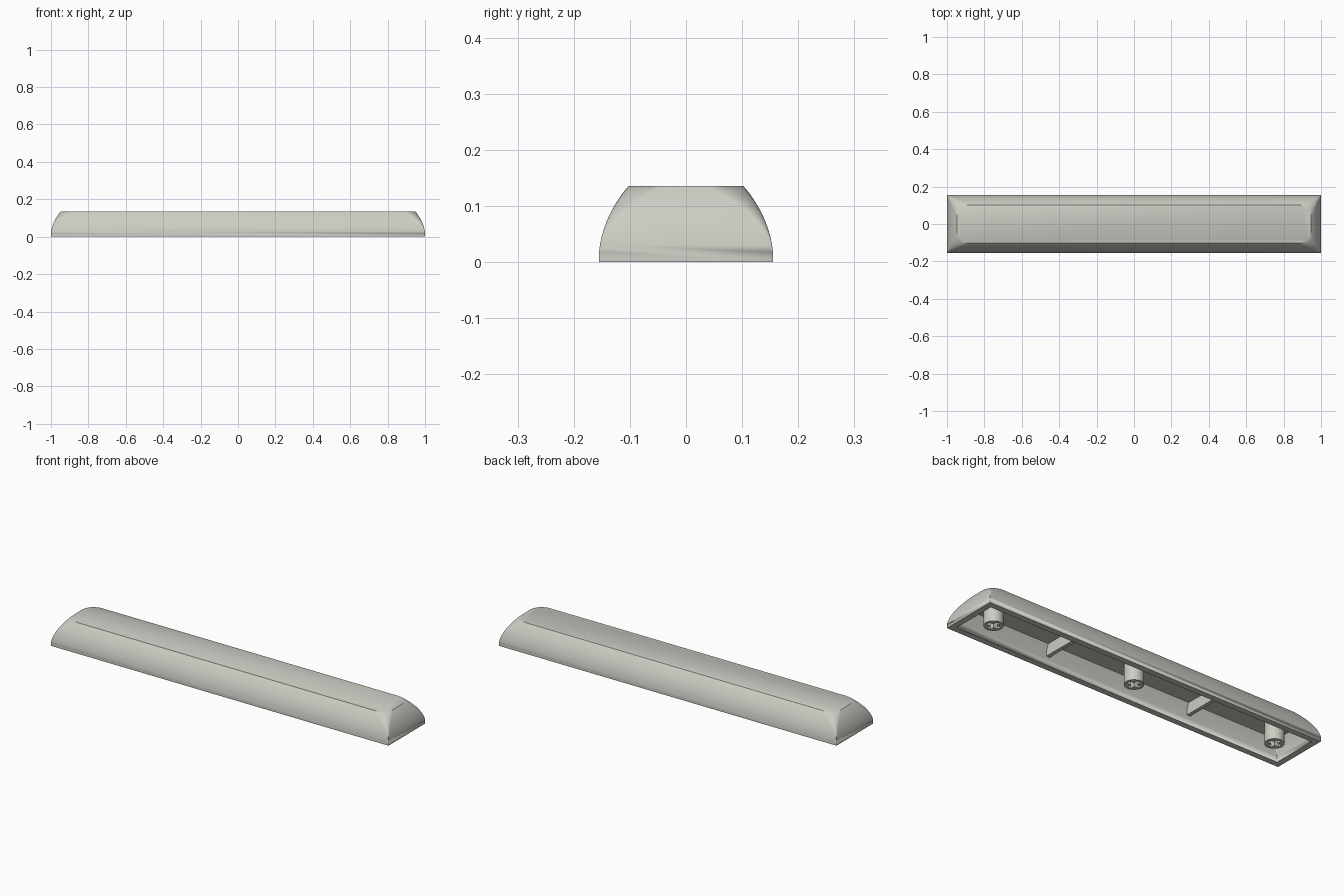
import bpy, bmesh, math

if "Cube" in bpy.data.objects:
    bpy.data.objects.remove(bpy.data.objects["Cube"], do_unlink=True)

# Single warm grey plastic
plastic = bpy.data.materials.new("warm grey plastic")
plastic.use_nodes = True
COLOUR = (0.60, 0.61, 0.55, 1)
plastic.diffuse_color = COLOUR
bsdf = next(n for n in plastic.node_tree.nodes if n.type == 'BSDF_PRINCIPLED')
bsdf.inputs["Base Color"].default_value = COLOUR
bsdf.inputs["Roughness"].default_value = 0.6


def finish(bm, name, smooth=True):
    bmesh.ops.remove_doubles(bm, verts=bm.verts, dist=0.00005)
    bmesh.ops.recalc_face_normals(bm, faces=bm.faces)
    mesh = bpy.data.meshes.new(name)
    bm.to_mesh(mesh)
    bm.free()
    mesh.materials.append(plastic)
    ob = bpy.data.objects.new(name, mesh)
    bpy.context.collection.objects.link(ob)
    if smooth:
        smooth_shade(ob)
    return ob


def select(ob):
    bpy.ops.object.select_all(action='DESELECT')
    ob.select_set(True)
    bpy.context.view_layer.objects.active = ob


def smooth_shade(ob):
    select(ob)
    bpy.ops.object.shade_smooth_by_angle(angle=math.radians(32))


def add_box(bm, centre, size):
    verts = bmesh.ops.create_cube(bm, size=1)["verts"]
    for v in verts:
        v.co = [c + a * s for c, a, s in zip(centre, v.co, size)]


def ring(bm, hx, hy, r, z, steps=8):
    """Rounded rectangle of half sizes hx, hy with corner radius r."""
    out = []
    for q, (sx, sy) in enumerate([(1, 1), (-1, 1), (-1, -1), (1, -1)]):
        for i in range(steps + 1):
            a = math.pi / 2 * (q + i / steps)
            out.append(bm.verts.new((sx * (hx - r) + r * math.cos(a),
                                     sy * (hy - r) + r * math.sin(a), z)))
    return out


# Hollow cap: curved outer wall, flat rim, tapered cavity
HX, HY, TOP, CEILING = 1.0, 0.155, 0.136, 0.102
outer = [(TOP, 0.053, 0.070), (0.128, 0.0462, 0.058), (0.118, 0.0385, 0.047),
         (0.105, 0.0300, 0.036), (0.090, 0.0215, 0.025), (0.075, 0.0145, 0.016),
         (0.060, 0.0090, 0.009), (0.045, 0.0045, 0.004), (0.030, 0.0015, 0.001),
         (0.018, 0.0, 0.0), (0.0, 0.0, 0.0)]
inner = [(0.0, 0.032, 0.0), (0.03, 0.034, 0.002), (0.07, 0.043, 0.010),
         (CEILING, 0.056, 0.020)]
bm = bmesh.new()
rings = [ring(bm, HX - d, HY - d, r, z) for z, d, r in outer + inner]
for a, b in zip(rings, rings[1:]):
    n = len(a)
    for i in range(n):
        j = (i + 1) % n
        bm.faces.new((a[i], a[j], b[j], b[i]))
bm.faces.new(rings[0])
bm.faces.new(rings[-1])
bmesh.ops.dissolve_degenerate(bm, dist=0.00005, edges=bm.edges)
finish(bm, "cap_shell")

# Three round mounting stems with cross-shaped sockets
STEM_R, STEM_TOP, SOCKET = 0.047, CEILING + 0.01, 0.07
for name, x in (("right", -0.848), ("centre", 0.0), ("left", 0.848)):
    bm = bmesh.new()
    bmesh.ops.create_cone(bm, cap_ends=True, segments=32, radius1=STEM_R,
                          radius2=STEM_R, depth=STEM_TOP)
    bmesh.ops.translate(bm, vec=(x, 0, STEM_TOP / 2), verts=bm.verts)
    stem = finish(bm, name + "_stem", smooth=False)
    for w, d in ((0.070, 0.022), (0.020, 0.070)):
        bm = bmesh.new()
        add_box(bm, (x, 0, SOCKET / 2 - 0.01), (w, d, SOCKET + 0.02))
        cutter = finish(bm, "socket_cutter", smooth=False)
        cutter.hide_render = True
        mod = stem.modifiers.new("socket", 'BOOLEAN')
        mod.operation, mod.solver, mod.object = 'DIFFERENCE', 'EXACT', cutter
        select(stem)
        bpy.ops.object.modifier_apply(modifier=mod.name)
        bpy.data.objects.remove(cutter, do_unlink=True)
    smooth_shade(stem)

# Two cross ribs between the stems
for name, x in (("right", -0.424), ("left", 0.424)):
    bm = bmesh.new()
    low, high = 0.042, CEILING + 0.01
    add_box(bm, (x, 0, (low + high) / 2), (0.02, 0.226, high - low))
    finish(bm, name + "_rib", smooth=False)
